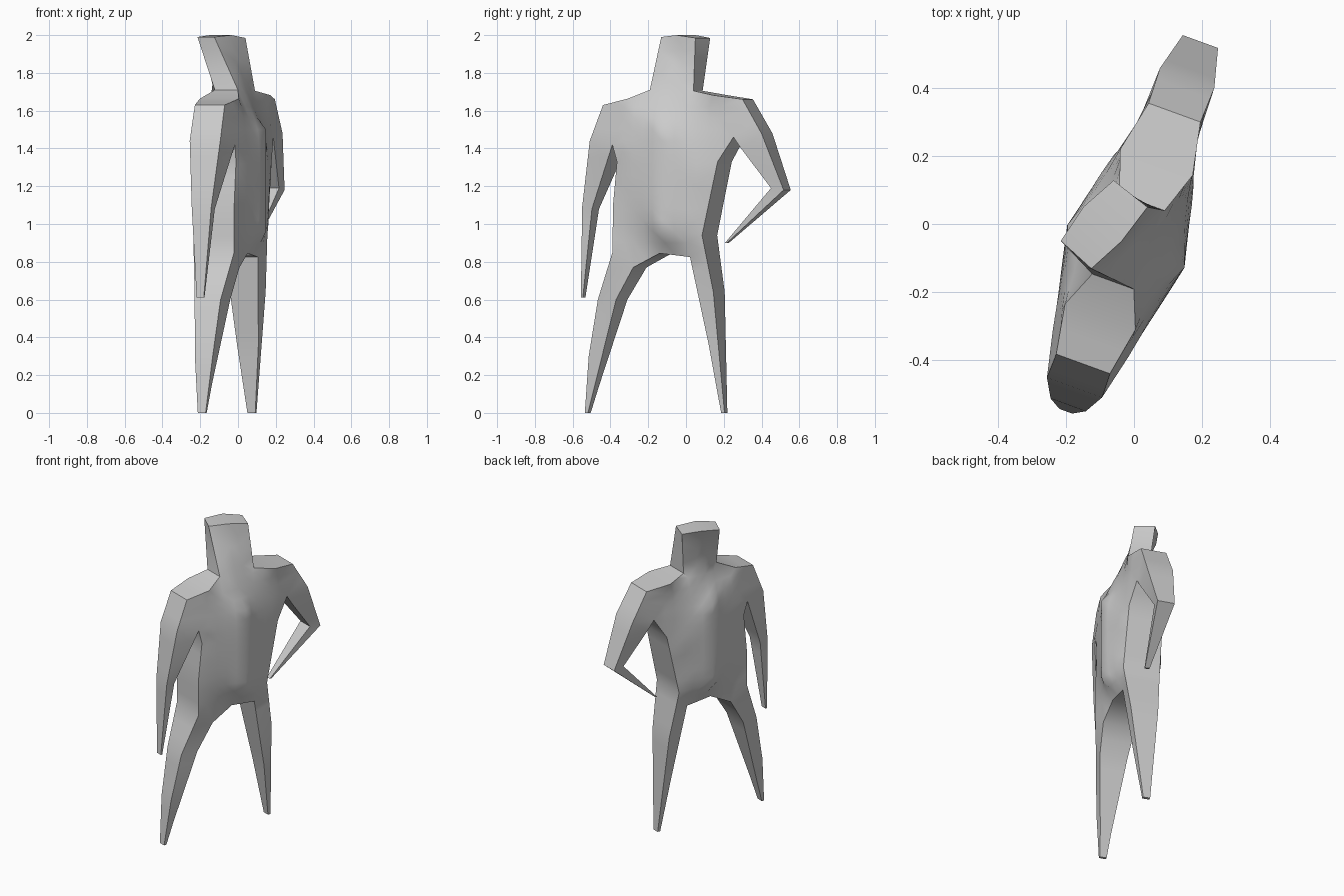
import bpy, math
from mathutils import Vector, geometry

if "Cube" in bpy.data.objects:
    bpy.data.objects.remove(bpy.data.objects["Cube"])

# The figure is a flat silhouette turned about 20 degrees: W runs across it, N through it
A = math.radians(-20)
N = Vector((math.cos(A), math.sin(A), 0))
W = Vector((-math.sin(A), math.cos(A), 0))

# Outline: (across, height, half thickness), counterclockwise seen from the broad side
right_arm = [(-.18, 1.71, .065), (-.29, 1.663, .11), (-.437, 1.63, .084), (-.511, 1.44, .086),
             (-.565, 1.09, .055), (-.585, .61, .02), (-.574, .61, .02), (-.51, 1.08, .055),
             (-.372, 1.42, .118)]
right_leg = [(-.347, 1.33, .115), (-.37, 1.1, .113), (-.373, .85, .114), (-.47, .6, .073),
             (-.53, .3, .05), (-.562, 0, .022), (-.545, 0, .022), (-.5, .15, .035),
             (-.362, .6, .088), (-.26, .77, .103)]
left_leg = [(-.114, .845, .096), (.056, .825, .092), (.15, .36, .06), (.206, 0, .022),
            (.225, 0, .022), (.186, .64, .088), (.133, .94, .117), (.218, 1.33, .11)]
left_arm = [(.30, 1.46, .09), (.34, 1.40, .082), (.497, 1.19, .05), (.225, .9, .015),
            (.236, .9, .015), (.57, 1.18, .055), (.456, 1.48, .085), (.348, 1.66, .081),
            (.193, 1.682, .113), (.068, 1.705, .071)]
# Head is twisted and leans back: extra values are depth offset and sideways shift
head = [(.08, 1.985, .06, -.04, .02), (-.032, 2.0, .07, -.087, .028),
        (-.143, 1.99, .056, -.129, .023)]
corners = [Vector(p if len(p) == 5 else p + (0, 0))
           for p in right_arm + right_leg + left_leg + left_arm + head]

# Split long outline edges so the skin triangulates evenly
outline = []
for a, b in zip(corners, corners[1:] + corners[:1]):
    steps = max(1, round(math.hypot(b[0] - a[0], b[1] - a[1]) / .08))
    outline += [a.lerp(b, k / steps) for k in range(steps)]
n = len(outline)
pts = [Vector(p[:2]) for p in outline]


def edge_distance(p):
    best = 9
    for i in range(n):
        a, b = pts[i], pts[(i + 1) % n]
        t = max(0, min(1, (p - a).dot(b - a) / (b - a).length_squared))
        best = min(best, (p - a.lerp(b, t)).length)
    return best


# Interior grid points for the rounded torso
STEP = .06
grid = [Vector((-.31 + i * STEP, .9 + j * STEP)) for i in range(10) for j in range(18)]
grid = [p for p in grid if edge_distance(p) > .03]
flat, edges, faces, *_ = geometry.delaunay_2d_cdt(
    pts + grid, [], [list(range(n))], 1, 1e-6)
near = {i: set() for i in range(len(flat))}
for f in faces:
    for a in f:
        near[a].update(b for b in f if b != a)


# Depth of the skin: a raised middle ridge, relaxed smoothly out to the outline
def depths(side):
    d = [o[3] + side * o[2] for o in outline] + [side * .13] * (len(flat) - n)
    free = []
    for i in range(n, len(flat)):
        if abs(flat[i].x + .07) < .01 and .95 < flat[i].y < 1.53:
            d[i] = side * .183
        elif near[i]:
            w = {j: 1 / (flat[i] - flat[j]).length for j in near[i]}
            free.append((i, w, sum(w.values())))
    for _ in range(250):
        for i, w, total in free:
            d[i] = sum(d[j] * k for j, k in w.items()) / total + side * .0003
    return d


used = sorted({i for f in faces for i in f})
remap = {v: k for k, v in enumerate(used)}
verts = []
for side in (1, -1):
    d = depths(side)
    for i in used:
        shift = -side * outline[i][4] if i < n else 0
        verts.append(W * (flat[i].x + shift) + N * d[i] + Vector((0, 0, flat[i].y)))

# Front skin, back skin and the rim joining them
m = len(used)
front = [[remap[i] for i in f] for f in faces]
back = [[i + m for i in reversed(f)] for f in front]
rim = []
for i in range(n):
    a, b = remap[i], remap[(i + 1) % n]
    rim.append([b, a, a + m, b + m])

mesh = bpy.data.meshes.new("standing_figure")
mesh.from_pydata(verts, [], front + back + rim)
mesh.update()
figure = bpy.data.objects.new("standing_figure", mesh)
bpy.context.collection.objects.link(figure)
bpy.context.view_layer.objects.active = figure
figure.select_set(True)
bpy.ops.object.shade_smooth_by_angle(angle=math.radians(35))
